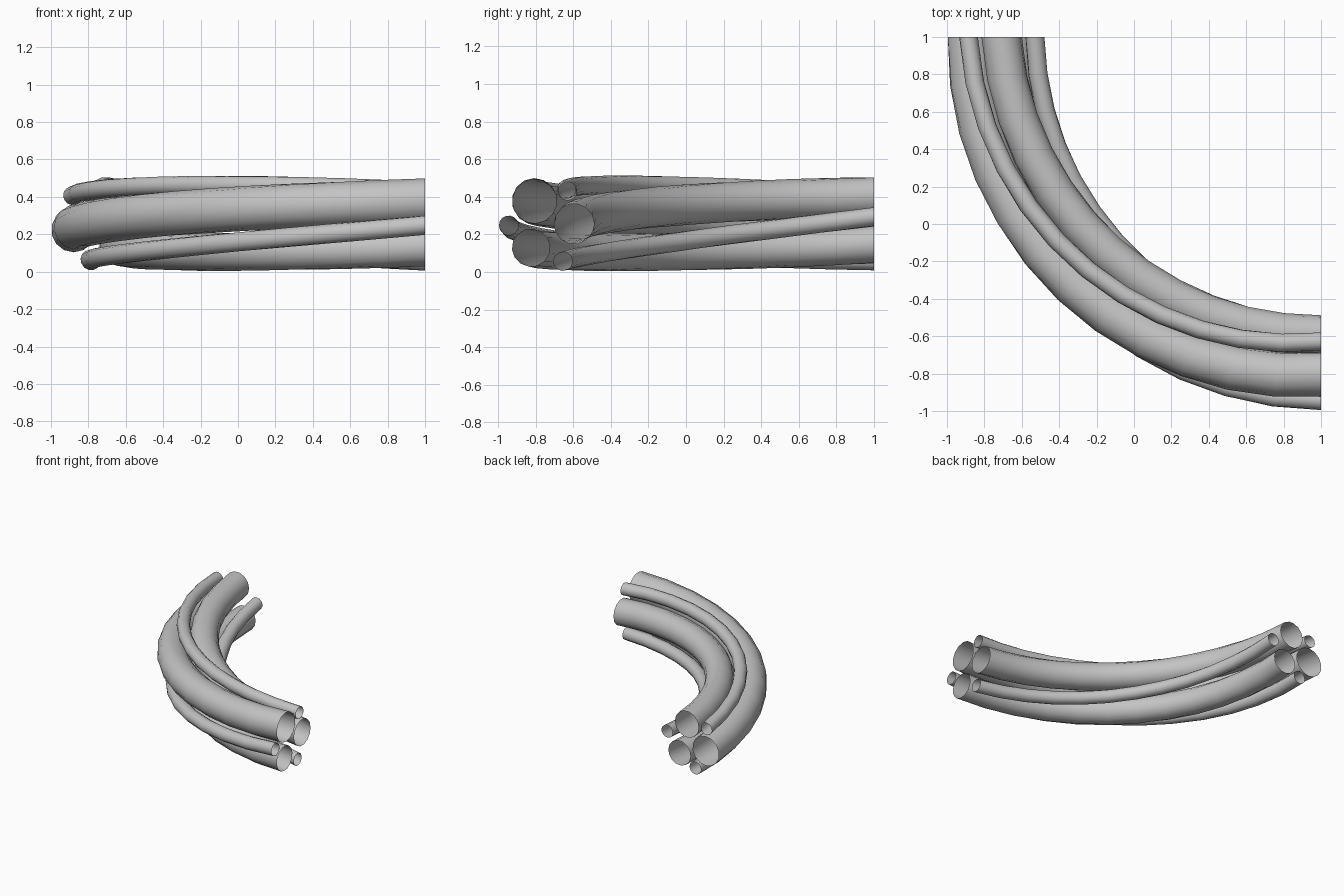
import bpy
import bmesh
from math import sin, cos, radians, tau
from mathutils import Vector

cube = bpy.data.objects.get("Cube")
if cube:
    bpy.data.objects.remove(cube, do_unlink=True)

# One plain grey for every tube
grey = bpy.data.materials.new("plain_grey")
grey.use_nodes = True
colour = (0.55, 0.55, 0.55, 1)
grey.diffuse_color = colour
grey.node_tree.nodes["Principled BSDF"].inputs["Base Color"].default_value = colour

BEND_CENTRE = Vector((1, 1, 0.255))
BEND_RADIUS = 1.743
TWIST = radians(76)
STEPS = 12
SIDES = 14
UP = Vector((0, 0, 1))


def twisted_tube(name, start_angle, offset, radius):
    """Open tube that winds around the quarter-circle bend."""
    bm = bmesh.new()
    rings = []
    for i in range(STEPS + 1):
        t = i / STEPS
        bend = t * tau / 4
        outward = Vector((-sin(bend), -cos(bend), 0))
        roll = radians(start_angle) + TWIST * t
        middle = (BEND_CENTRE + outward * (BEND_RADIUS - offset * cos(roll))
                  + UP * offset * sin(roll))
        ring = []
        for k in range(SIDES):
            a = roll + tau * k / SIDES
            ring.append(bm.verts.new(
                middle + (UP * sin(a) - outward * cos(a)) * radius))
        rings.append(ring)
    for a, b in zip(rings, rings[1:]):
        for k in range(SIDES):
            n = (k + 1) % SIDES
            face = bm.faces.new((a[k], b[k], b[n], a[n]))
            face.smooth = True
            # Point the face away from the tube's core
            core = sum((v.co for v in a + b), Vector()) / (2 * SIDES)
            face.normal_update()
            if face.normal.dot(face.calc_center_median() - core) < 0:
                face.normal_flip()
    mesh = bpy.data.meshes.new(name)
    bm.to_mesh(mesh)
    bm.free()
    mesh.materials.append(grey)
    obj = bpy.data.objects.new(name, mesh)
    bpy.context.collection.objects.link(obj)


# Thick tubes around the core
twisted_tube("thick_tube_inner", 0, 0.147, 0.108)
twisted_tube("thick_tube_upper", 117, 0.139, 0.12)
twisted_tube("thick_tube_lower", 237, 0.15, 0.101)

# Thin tubes in the gaps between them
twisted_tube("thin_tube_upper", 57, 0.208, 0.05)
twisted_tube("thin_tube_outer", 182, 0.2, 0.052)
twisted_tube("thin_tube_lower", 294, 0.217, 0.051)
